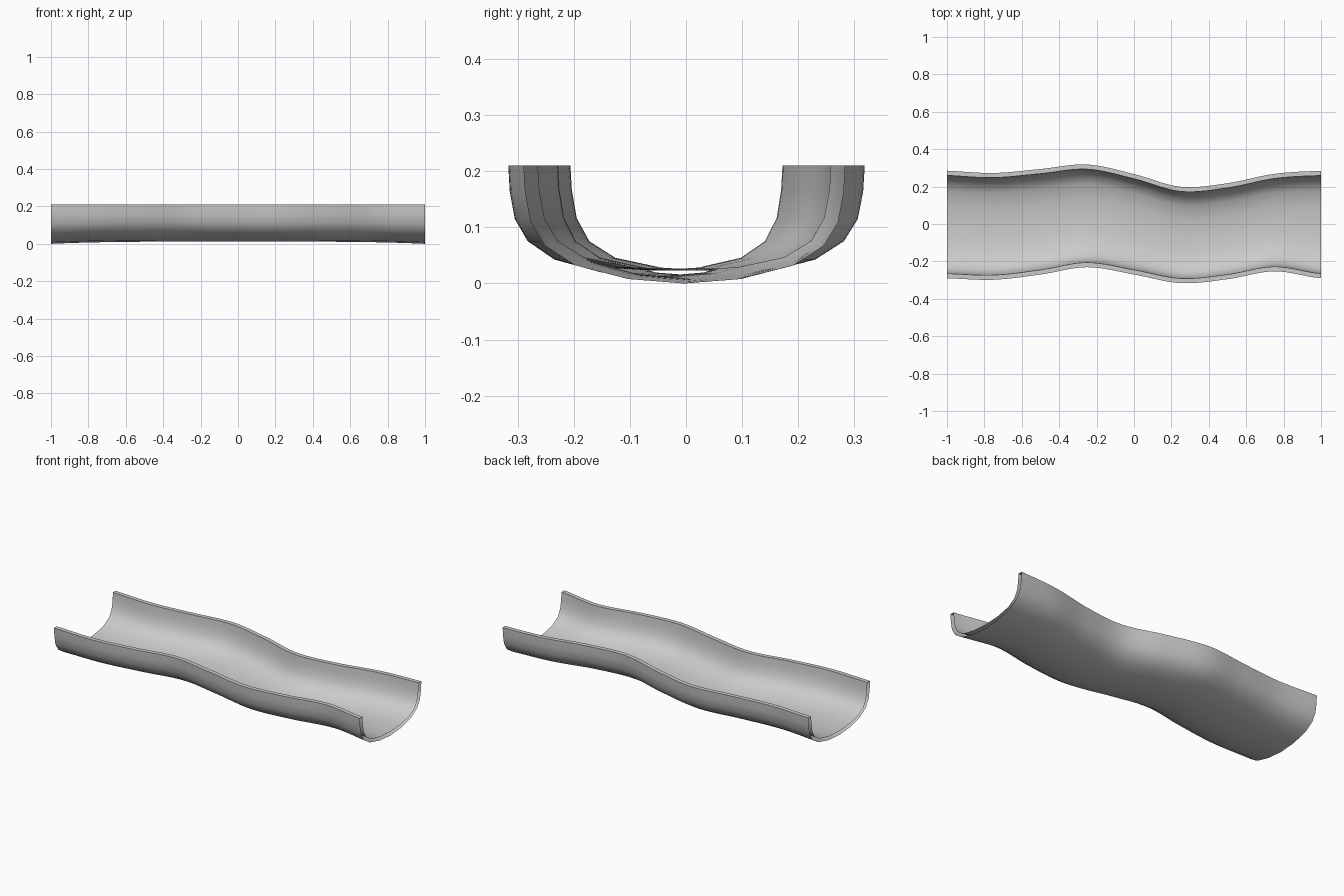
import bpy, bmesh

if "Cube" in bpy.data.objects:
    bpy.data.objects.remove(bpy.data.objects["Cube"])

RIM_Z = 0.21
WALL = 0.025
STEPS = 64

# outer rim lines seen from above: (x, y)
LEFT = [(-1, .285), (-.75, .273), (-.5, .294), (-.25, .318), (0, .267),
        (.25, .199), (.5, .218), (.75, .268), (1, .284)]
RIGHT = [(-1, -.29), (-.75, -.298), (-.5, -.270), (-.25, -.231), (0, -.270),
         (.25, -.316), (.5, -.295), (.75, -.253), (1, -.29)]

# half cross-section: (fraction of half width, outer height, inner height)
PROFILE = [(1, 1, 1), (.99, .77, .77), (.955, .52, .50), (.865, .32, .28),
           (.68, .155, .122), (.35, .038, .028), (0, 0, 0)]


def smooth_y(points, x):
    """Smooth curve through evenly spaced points."""
    n = len(points) - 1
    t = (x + 1) / 2 * n
    i = min(int(t), n - 1)
    f = t - i
    y = [p[1] for p in points]
    a = y[i - 1] if i > 0 else 2 * y[0] - y[1]
    b, c = y[i], y[i + 1]
    d = y[i + 2] if i + 2 <= n else y[n]
    return 0.5 * (2 * b + (c - a) * f + (2 * a - 5 * b + 4 * c - d) * f * f
                  + (3 * b - a - 3 * c + d) * f ** 3)


def half_ring(x, centre, half, floor, column):
    """U-shaped line from the left rim down and up to the right rim."""
    side = [(p[0] * half, floor + p[column] * (RIM_Z - floor)) for p in PROFILE]
    pts = [(x, centre + y, z) for y, z in side]
    return pts + [(x, centre - y, z) for y, z in reversed(side[:-1])]


# trough shell: outer skin, inner skin and rims, open at both ends
bm = bmesh.new()
rings = []
for s in range(STEPS + 1):
    x = -1 + 2 * s / STEPS
    top, low = smooth_y(LEFT, x), smooth_y(RIGHT, x)
    centre, half = (top + low) / 2, (top - low) / 2
    outer = half_ring(x, centre, half, 0.012 * (1 - abs(x) ** 4), 1)
    inner = half_ring(x, centre, half - WALL, 0.023, 2)
    rings.append([bm.verts.new(p) for p in outer + inner[::-1]])
for a, b in zip(rings, rings[1:]):
    n = len(a)
    for i in range(n):
        j = (i + 1) % n
        bm.faces.new((a[i], a[j], b[j], b[i]))
bmesh.ops.recalc_face_normals(bm, faces=bm.faces)

mesh = bpy.data.meshes.new("wavy_trough")
bm.to_mesh(mesh)
bm.free()
trough = bpy.data.objects.new("wavy_trough", mesh)
bpy.context.collection.objects.link(trough)
bpy.context.view_layer.objects.active = trough
trough.select_set(True)
bpy.ops.object.shade_smooth_by_angle(angle=0.8)
